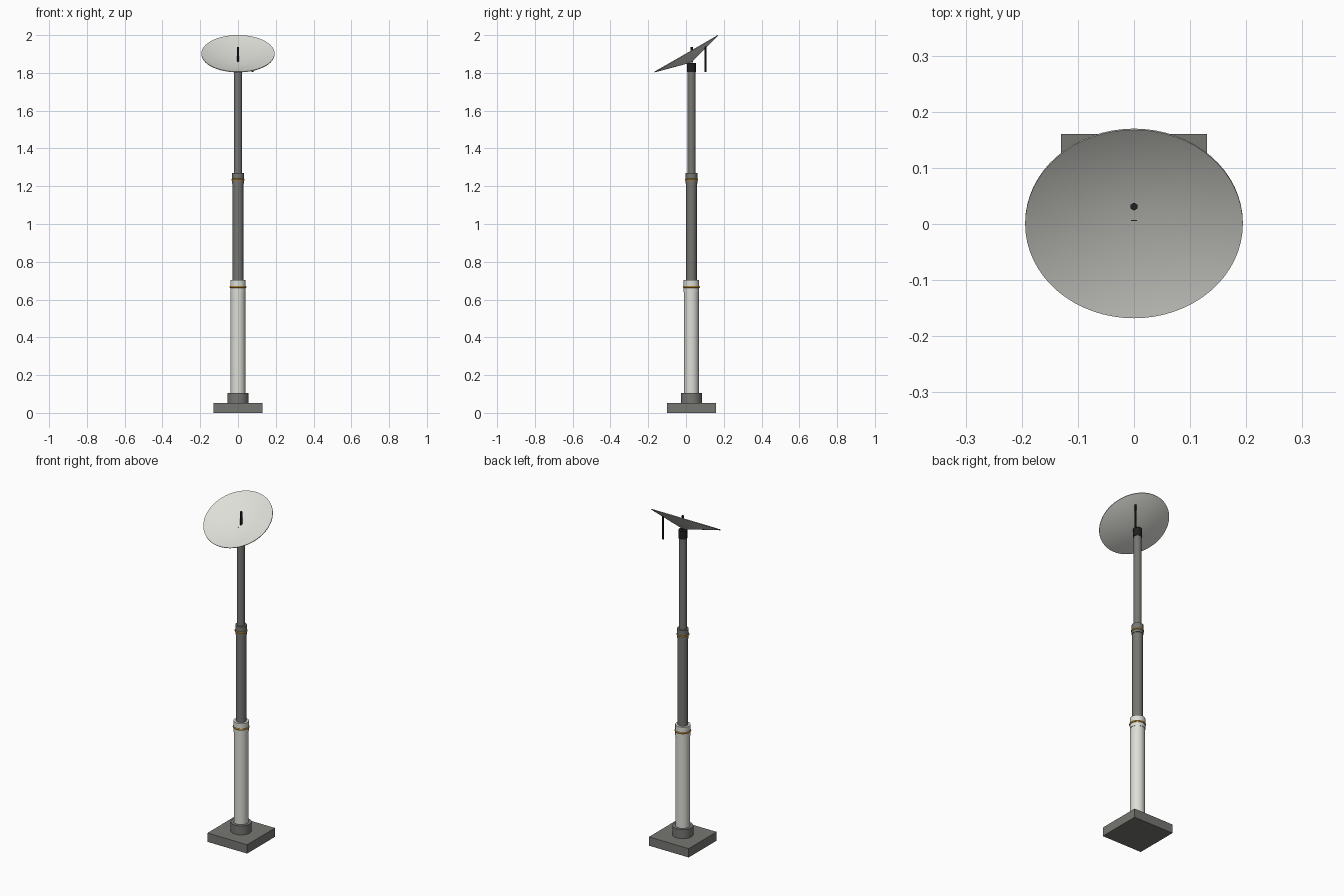
import bpy
import bmesh
import math

if "Cube" in bpy.data.objects:
    bpy.data.objects.remove(bpy.data.objects["Cube"], do_unlink=True)

MAST_Y = 0.029  # the mast stands slightly behind the dish centre


def material(name, r, g, b):
    m = bpy.data.materials.new(name)
    m.use_nodes = True
    m.diffuse_color = (r, g, b, 1)
    bsdf = next(n for n in m.node_tree.nodes if n.type == "BSDF_PRINCIPLED")
    bsdf.inputs["Base Color"].default_value = (r, g, b, 1)
    return m


pale = material("pale grey paint", 0.72, 0.73, 0.68)
steel = material("dark grey steel", 0.18, 0.18, 0.17)
gold = material("amber ring", 0.62, 0.32, 0.04)
black = material("black", 0.014, 0.014, 0.014)


def finish(name, mat):
    ob = bpy.context.object
    ob.name = ob.data.name = name
    ob.data.materials.append(mat)
    bpy.ops.object.shade_smooth_by_angle(angle=math.radians(40))
    return ob


def tube(name, mat, radius, z0, z1, x=0.0, y=MAST_Y, sides=32):
    bpy.ops.mesh.primitive_cylinder_add(
        vertices=sides, radius=radius, depth=z1 - z0,
        location=(x, y, (z0 + z1) / 2))
    return finish(name, mat)


def ring(name, radius, thickness, z):
    bpy.ops.mesh.primitive_torus_add(
        major_segments=32, minor_segments=8, major_radius=radius,
        minor_radius=thickness, location=(0, MAST_Y, z))
    return finish(name, gold)


# Square base and its socket
bpy.ops.mesh.primitive_cube_add(size=1, location=(0, MAST_Y + 0.001, 0.026))
bpy.context.object.scale = (0.26, 0.26, 0.052)
bpy.ops.object.transform_apply(location=False, rotation=False, scale=True)
finish("base_plate", steel)
tube("base_socket", steel, 0.056, 0.05, 0.105)

# Telescoping mast, with a clamp and ring at each joint
tube("lower_mast", pale, 0.039, 0.10, 0.70)
tube("lower_clamp", pale, 0.041, 0.64, 0.703)
ring("lower_ring", 0.039, 0.006, 0.667)
tube("middle_mast", steel, 0.028, 0.69, 1.265)
tube("middle_clamp", steel, 0.031, 1.215, 1.27)
ring("middle_ring", 0.030, 0.005, 1.235)
tube("upper_mast", steel, 0.0215, 1.26, 1.81)
tube("dish_mount", black, 0.024, 1.805, 1.853)

# Shallow conical dish, spun from a thin profile and tilted to the front
RADIUS, DEPTH, SKIN = 0.194, 0.052, 0.004
bm = bmesh.new()
profile = [(0, -DEPTH), (RADIUS, 0), (RADIUS, -SKIN), (0, -DEPTH - SKIN)]
verts = [bm.verts.new((r, 0, z)) for r, z in profile]
edges = [bm.edges.new(pair) for pair in zip(verts, verts[1:])]
bmesh.ops.spin(bm, geom=verts + edges, cent=(0, 0, 0), axis=(0, 0, 1),
               angle=math.tau, steps=64, use_duplicate=False)
bmesh.ops.remove_doubles(bm, verts=bm.verts, dist=0.0001)
bmesh.ops.recalc_face_normals(bm, faces=bm.faces)
mesh = bpy.data.meshes.new("dish")
bm.to_mesh(mesh)
bm.free()
dish = bpy.data.objects.new("dish", mesh)
bpy.context.collection.objects.link(dish)
dish.location = (0, 0, 1.903)
dish.rotation_euler.x = math.radians(30)
bpy.ops.object.select_all(action="DESELECT")
dish.select_set(True)
bpy.context.view_layer.objects.active = dish
finish("dish", pale)

# Feed in the dish centre and the whip hanging behind it
tube("feed_rod", black, 0.007, 1.855, 1.936, y=0.031, sides=6)
tube("rear_whip", black, 0.005, 1.805, 1.94, x=0.077, y=0.104, sides=8)
